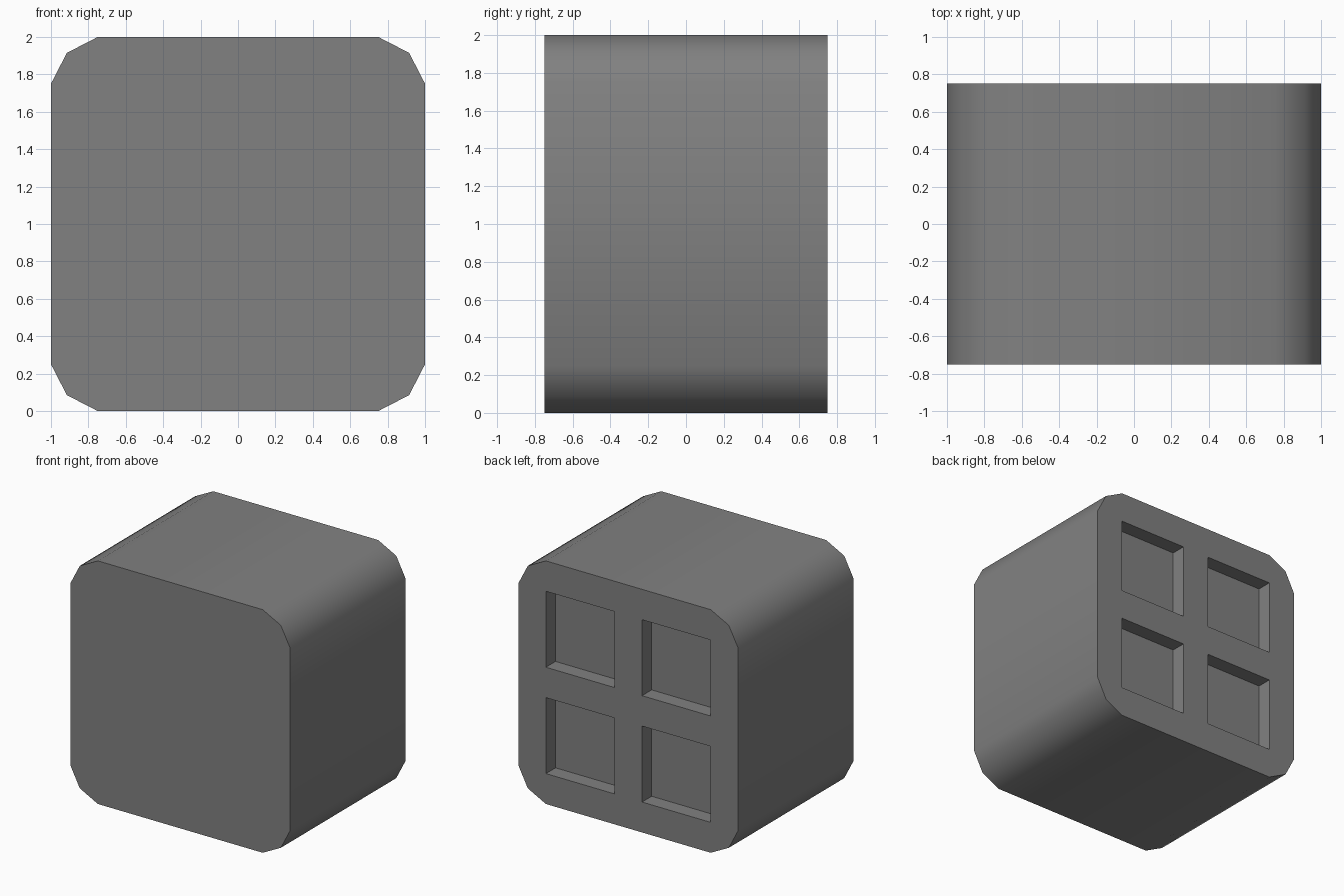
import bpy, bmesh, math
from mathutils import Matrix

if "Cube" in bpy.data.objects:
    bpy.data.objects.remove(bpy.data.objects["Cube"])

grey = bpy.data.materials.new("mid grey")
grey.diffuse_color = (0.22, 0.22, 0.22, 1)
grey.use_nodes = True
grey.node_tree.nodes["Principled BSDF"].inputs["Base Color"].default_value = grey.diffuse_color


def new_object(name, bm):
    bmesh.ops.recalc_face_normals(bm, faces=bm.faces)
    mesh = bpy.data.meshes.new(name)
    bm.to_mesh(mesh)
    bm.free()
    mesh.materials.append(grey)
    obj = bpy.data.objects.new(name, mesh)
    bpy.context.collection.objects.link(obj)
    return obj


# Rounded block: one corner mirrored into a square profile, extruded along y
corner = [(1.0, 0.75), (0.915, 0.915), (0.75, 1.0)]
profile = []
for sx, sz in ((1, 1), (-1, 1), (-1, -1), (1, -1)):
    pts = corner if sx * sz > 0 else corner[::-1]
    profile += [(sx * x, sz * z + 1) for x, z in pts]

bm = bmesh.new()
front = bm.faces.new([bm.verts.new((x, -0.75, z)) for x, z in profile])
ext = bmesh.ops.extrude_face_region(bm, geom=[front], use_keep_orig=True)
bmesh.ops.translate(bm, vec=(0, 1.5, 0),
                    verts=[g for g in ext["geom"] if isinstance(g, bmesh.types.BMVert)])
block = new_object("block", bm)

# Four square pockets, 0.125 deep, in the back
bm = bmesh.new()
for x in (-0.4375, 0.4375):
    for z in (0.5625, 1.4375):
        bmesh.ops.create_cube(bm, size=1, matrix=Matrix.Translation((x, 0.75, z))
                              @ Matrix.Diagonal((0.625, 0.25, 0.625, 1)))
cutter = new_object("pocket_cutter", bm)
cutter.hide_render = True

bpy.context.view_layer.objects.active = block
block.select_set(True)
mod = block.modifiers.new("pockets", "BOOLEAN")
mod.operation = "DIFFERENCE"
mod.solver = "EXACT"
mod.object = cutter
bpy.ops.object.modifier_apply(modifier=mod.name)
bpy.data.objects.remove(cutter)

# Smooth around the rounded sides, sharp at the front, back and pockets
bpy.ops.object.shade_smooth_by_angle(angle=math.radians(50))
